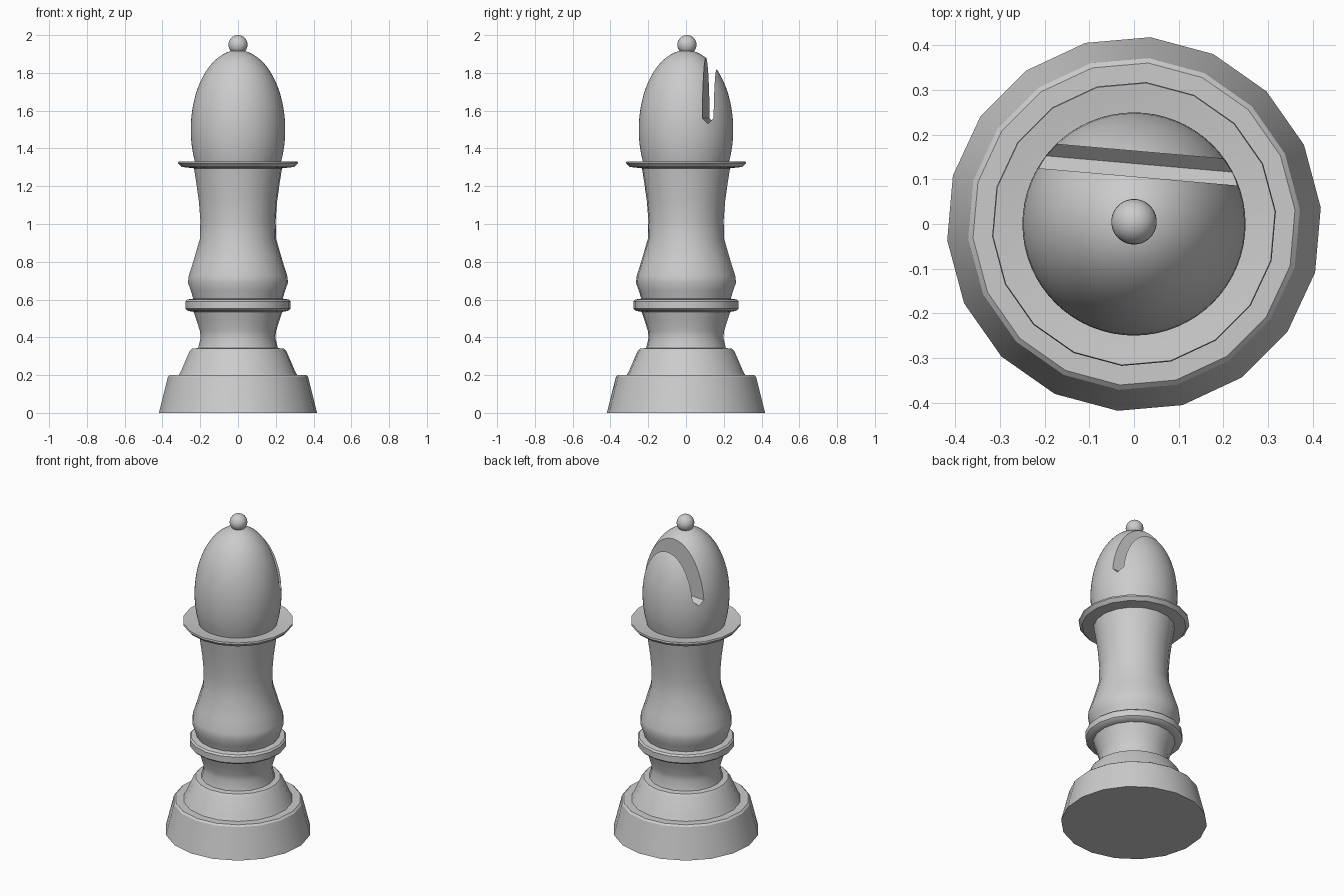
import bpy, bmesh, math

if "Cube" in bpy.data.objects:
    bpy.data.objects.remove(bpy.data.objects["Cube"])

TURN = math.radians(-5)          # whole piece is turned slightly about z


def finish(name, bm, smooth=True):
    bmesh.ops.recalc_face_normals(bm, faces=bm.faces[:])
    me = bpy.data.meshes.new(name)
    bm.to_mesh(me)
    bm.free()
    ob = bpy.data.objects.new(name, me)
    bpy.context.collection.objects.link(ob)
    ob.rotation_euler.z = TURN
    bpy.ops.object.select_all(action='DESELECT')
    ob.select_set(True)
    bpy.context.view_layer.objects.active = ob
    if smooth:
        bpy.ops.object.shade_smooth_by_angle(angle=math.radians(32))
    return ob


def lathe(name, profile, sides=18, smooth=True):
    """Turn a (radius, z) profile; radius 0 at the end makes a pole."""
    bm = bmesh.new()
    rings = []
    for r, z in profile:
        if r < 1e-5:
            rings.append([bm.verts.new((0, 0, z))] * sides)
            continue
        rings.append([bm.verts.new((r * math.sin(2 * math.pi * i / sides),
                                    r * math.cos(2 * math.pi * i / sides), z))
                      for i in range(sides)])
    for a, b in zip(rings, rings[1:]):
        for i in range(sides):
            j = (i + 1) % sides
            bm.faces.new(list(dict.fromkeys((a[i], a[j], b[j], b[i]))))
    for ring in (rings[0], rings[-1]):
        if ring[0] is not ring[1]:
            bm.faces.new(ring)
    return finish(name, bm, smooth)


# Low-poly turned body: stepped base, stem, collar and waist
lathe("body", [
    (0.42, 0), (0.373, 0.19), (0.362, 0.20), (0.315, 0.20),
    (0.305, 0.217), (0.258, 0.325), (0.245, 0.34), (0.212, 0.343),
    (0.198, 0.40), (0.203, 0.435), (0.22, 0.49), (0.236, 0.535),
    (0.266, 0.54), (0.28, 0.552), (0.28, 0.59), (0.27, 0.60),
    (0.238, 0.605), (0.25, 0.645), (0.266, 0.69), (0.262, 0.725),
    (0.238, 0.80), (0.203, 0.92), (0.20, 1.02), (0.208, 1.12),
    (0.222, 1.22), (0.234, 1.295),
    # thin flared flange under the head
    (0.30, 1.302), (0.319, 1.322), (0.317, 1.332), (0.30, 1.33), (0.225, 1.318)])

# Egg-shaped head, open ellipse starting at the flange
start = math.asin((1.32 - 1.5) / 0.42)
head = lathe("head", [
    (0.25 * math.cos(t), 1.5 + 0.42 * math.sin(t))
    for t in [start + (math.pi / 2 - start) * k / 24 for k in range(25)]],
    sides=64, smooth=False)

# Slot cutter: slab with a V-shaped lower edge
bm = bmesh.new()
section = [(0.106, 2.2), (0.106, 1.56), (0.135, 1.53), (0.163, 1.56), (0.163, 2.2)]
ends = [[bm.verts.new((x, y, z)) for y, z in section] for x in (-0.5, 0.5)]
for e in ends:
    bm.faces.new(e)
for i in range(5):
    j = (i + 1) % 5
    bm.faces.new((ends[0][i], ends[0][j], ends[1][j], ends[1][i]))
cutter = finish("slot_cutter", bm, smooth=False)
cutter.hide_render = True

bpy.ops.object.select_all(action='DESELECT')
head.select_set(True)
bpy.context.view_layer.objects.active = head
mod = head.modifiers.new("slot", 'BOOLEAN')
mod.operation = 'DIFFERENCE'
mod.solver = 'EXACT'
mod.object = cutter
bpy.ops.object.modifier_apply(modifier=mod.name)
bpy.data.objects.remove(cutter)
bpy.ops.object.shade_smooth_by_angle(angle=math.radians(32))

# Round knob on top
knob = lathe("knob", [
    (0.051 * math.sin(math.pi * k / 16), 1.949 - 0.051 * math.cos(math.pi * k / 16))
    for k in range(17)], sides=32)
knob.location.y = 0.005
